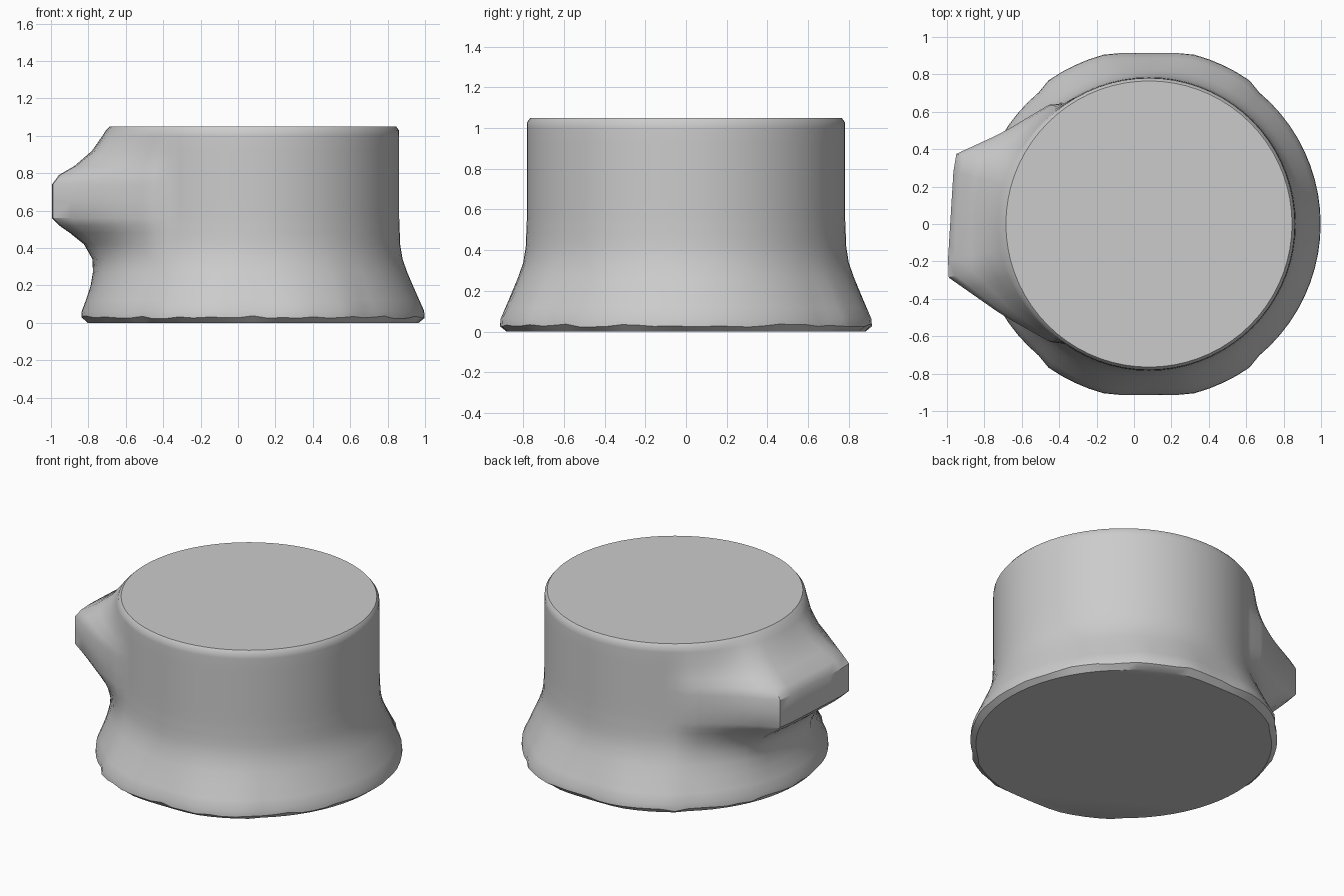
import bpy, bmesh, math, random
from mathutils import Vector
from mathutils.geometry import intersect_line_line_2d

random.seed(4)
cube = bpy.data.objects.get("Cube")
if cube:
    bpy.data.objects.remove(cube)

STEPS = 72
CENTRE_X = 0.08

# Each ring: height, trunk radius, amount of the side knob
RINGS = [(0.005, 0.885, 0), (0.03, 0.918, 0), (0.065, 0.915, 0), (0.12, 0.89, 0.02),
         (0.2, 0.855, 0.06), (0.27, 0.825, 0.13), (0.34, 0.80, 0.22), (0.42, 0.787, 0.42),
         (0.48, 0.785, 0.68), (0.52, 0.783, 0.87), (0.56, 0.782, 1), (0.65, 0.782, 1),
         (0.74, 0.782, 1), (0.79, 0.782, 0.88), (0.84, 0.782, 0.6), (0.92, 0.782, 0.28),
         (1.0, 0.782, 0.08), (1.03, 0.78, 0.02), (1.05, 0.765, 0)]

# Plan outline of the knob
KNOB = [Vector((x - CENTRE_X, y)) for x, y in
        [(-0.3, 0.65), (-0.45, 0.64), (-0.7, 0.49), (-0.96, 0.37),
         (-1.0, -0.28), (-0.7, -0.49), (-0.45, -0.63), (-0.3, -0.65)]]


def knob_radius(direction):
    """Distance from the trunk axis to the knob outline."""
    for a, b in zip(KNOB, KNOB[1:]):
        hit = intersect_line_line_2d(Vector((0, 0)), direction * 3, a, b)
        if hit:
            return hit.length
    return 0


def ring_radius(direction, trunk, knob):
    # The flared foot is slightly flattened at front and back
    side = max(abs(direction.y), 0.01)
    flare = min(max((trunk - 0.785) / 0.13, 0), 1)
    foot = min(0.937, 0.913 / side) / 0.918 if side > 0.8 else 1
    r = trunk * (1 + flare * (foot - 1))
    return r + knob * max(knob_radius(direction) - r, 0)


# Stump with its flared foot and knob
bm = bmesh.new()
loops = []
for level, (z, trunk, knob) in enumerate(RINGS):
    loop = []
    for i in range(STEPS):
        angle = math.tau * i / STEPS
        d = Vector((math.cos(angle), math.sin(angle)))
        r = ring_radius(d, trunk, knob)
        wobble = random.uniform(-0.008, 0.008) if level == 1 else 0
        loop.append(bm.verts.new((CENTRE_X + d.x * r, d.y * r, z + wobble)))
    loops.append(loop)
for low, high in zip(loops, loops[1:]):
    for i in range(STEPS):
        j = (i + 1) % STEPS
        bm.faces.new((low[i], low[j], high[j], high[i]))
bm.faces.new(loops[-1])
bm.faces.new(loops[0][::-1])
for v in loops[0]:
    v.co.z = 0

mesh = bpy.data.meshes.new("stump")
bm.to_mesh(mesh)
bm.free()
stump = bpy.data.objects.new("stump", mesh)
bpy.context.collection.objects.link(stump)

# Plain grey material
grey = bpy.data.materials.new("light grey")
grey.use_nodes = True
colour = (0.6, 0.6, 0.6, 1)
grey.diffuse_color = colour
grey.node_tree.nodes["Principled BSDF"].inputs["Base Color"].default_value = colour
mesh.materials.append(grey)

bpy.ops.object.select_all(action="DESELECT")
stump.select_set(True)
bpy.context.view_layer.objects.active = stump
bpy.ops.object.shade_smooth_by_angle(angle=math.radians(35))
